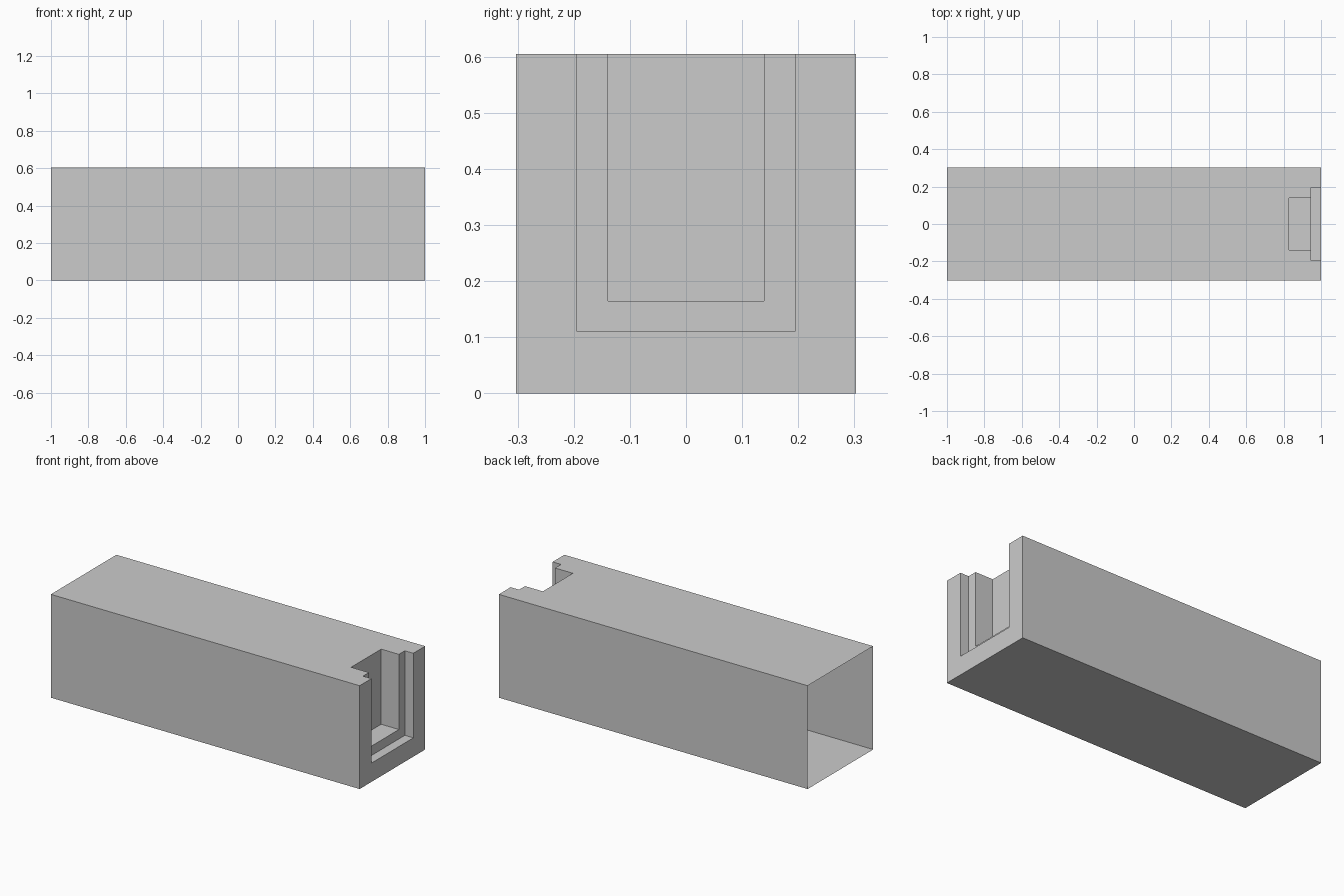
import bpy
import bmesh

if "Cube" in bpy.data.objects:
    bpy.data.objects.remove(bpy.data.objects["Cube"])

TOP = 0.605

# U-shaped sections (x, half width, floor height): outer shell, then the stepped slot
SECTIONS = [
    (-1.0, 0.303, 0.0),
    (1.0, 0.303, 0.0),
    (1.0, 0.194, 0.11),
    (0.945, 0.194, 0.11),
    (0.945, 0.139, 0.165),
    (0.83, 0.139, 0.165),
]

bm = bmesh.new()
rings = [[bm.verts.new(p) for p in ((x, -w, TOP), (x, -w, z), (x, w, z), (x, w, TOP))]
         for x, w, z in SECTIONS]

# Sides, floor, end rim and slot walls: bridge each section to the next
for a, b in zip(rings, rings[1:]):
    for i in range(3):
        bm.faces.new((a[i], a[i + 1], b[i + 1], b[i]))

# Back of the slot, and the notched top; the left end stays open
bm.faces.new(rings[-1])
bm.faces.new([r[0] for r in rings] + [r[3] for r in reversed(rings)])

mesh = bpy.data.meshes.new("slotted_beam")
bm.to_mesh(mesh)
bm.free()

grey = bpy.data.materials.new("light grey")
grey.diffuse_color = (0.6, 0.6, 0.6, 1.0)
grey.use_nodes = True
grey.node_tree.nodes["Principled BSDF"].inputs["Base Color"].default_value = grey.diffuse_color
mesh.materials.append(grey)

beam = bpy.data.objects.new("slotted_beam", mesh)
bpy.context.collection.objects.link(beam)
